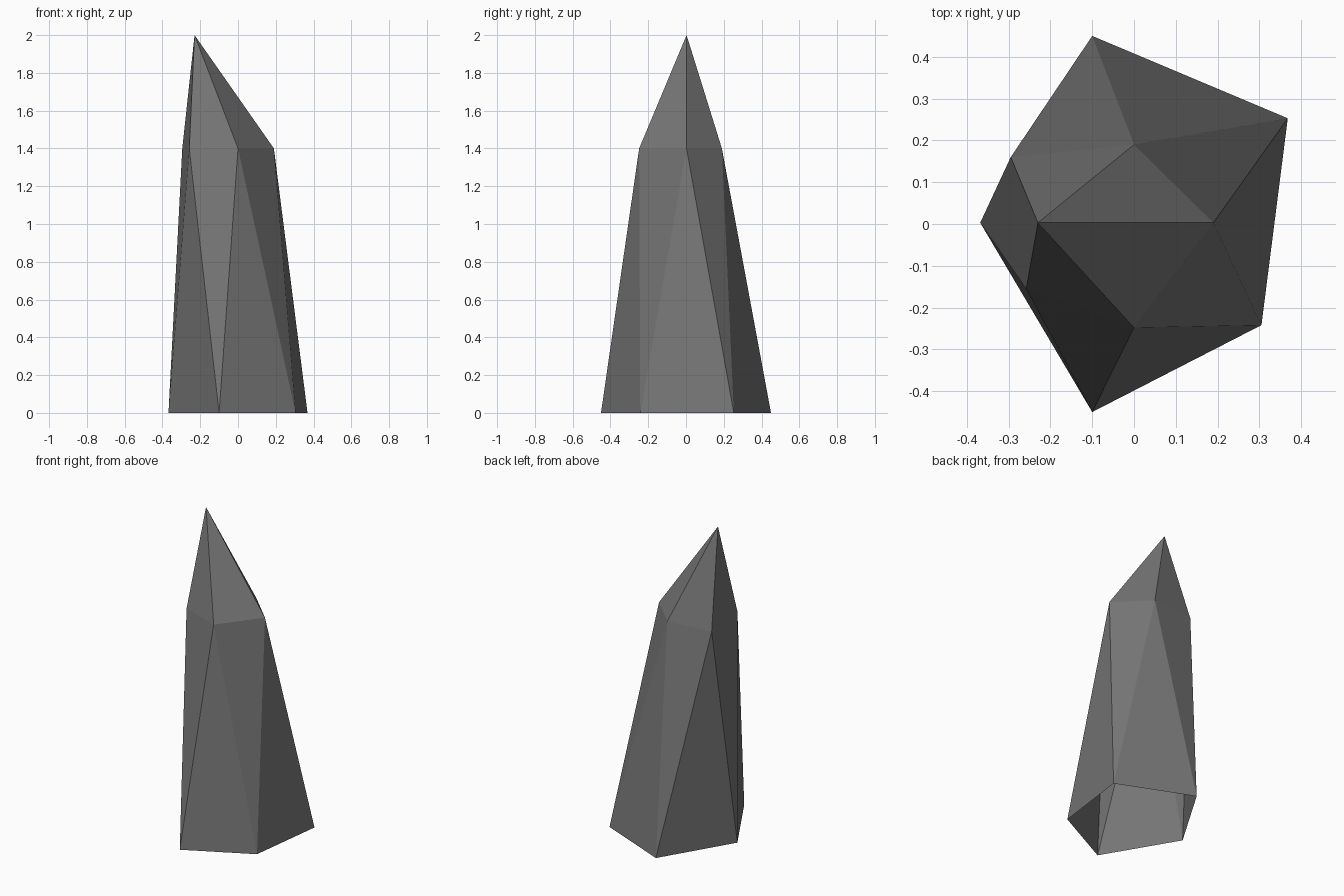
import bpy
import bmesh

cube = bpy.data.objects.get("Cube")
if cube:
    bpy.data.objects.remove(cube, do_unlink=True)

# Dark grey stone
stone = bpy.data.materials.new("dark_grey_stone")
stone.use_nodes = True
colour = (0.18, 0.18, 0.18, 1)
stone.diffuse_color = colour
stone.node_tree.nodes["Principled BSDF"].inputs["Base Color"].default_value = colour

# Rings run clockwise from the back; the shoulder is twisted half a step
BASE = [(-0.10, 0.45), (0.368, 0.253), (0.305, -0.242), (-0.10, -0.45), (-0.368, 0.003)]
SHOULDER = [(0.0, 0.19), (0.19, 0.003), (0.0, -0.248), (-0.258, -0.155), (-0.295, 0.16)]
TIP = (-0.23, 0.003, 2.0)

bm = bmesh.new()
base = [bm.verts.new((x, y, 0)) for x, y in BASE]
shoulder = [bm.verts.new((x, y, 1.4)) for x, y in SHOULDER]
tip = bm.verts.new(TIP)

# Faceted sides and pointed cap, open underneath
count = len(base)
for i in range(count):
    j = (i + 1) % count
    bm.faces.new((base[j], base[i], shoulder[i]))
    bm.faces.new((base[j], shoulder[i], shoulder[j]))
    bm.faces.new((shoulder[j], shoulder[i], tip))
bm.normal_update()

mesh = bpy.data.meshes.new("crystal_spire")
bm.to_mesh(mesh)
bm.free()
mesh.materials.append(stone)
spire = bpy.data.objects.new("crystal_spire", mesh)
bpy.context.collection.objects.link(spire)
